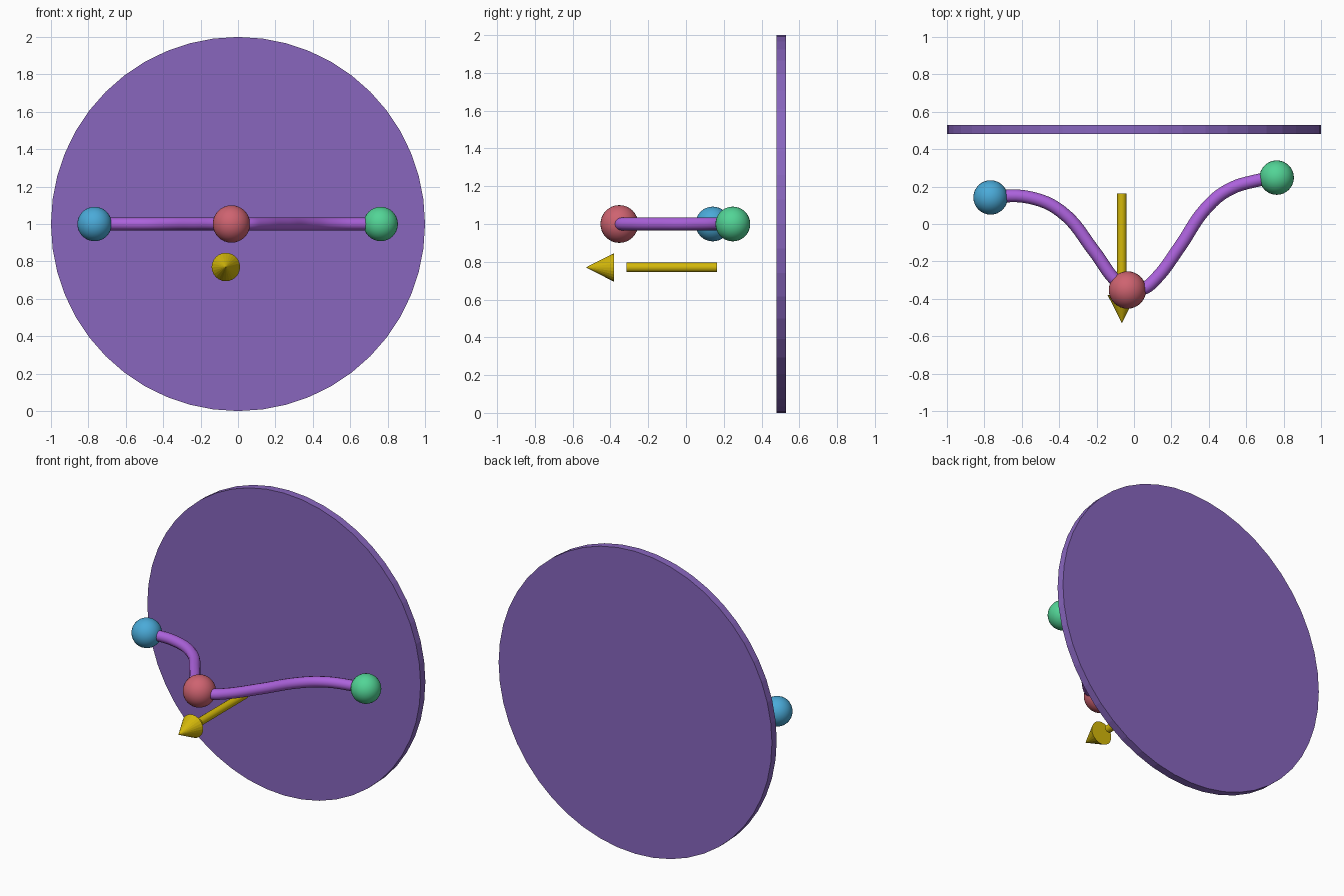
import bpy
from math import pi, radians

default = bpy.data.objects.get("Cube")
if default:
    bpy.data.objects.remove(default, do_unlink=True)


def linear(channel):
    c = channel / 255
    return c / 12.92 if c < 0.04045 else ((c + 0.055) / 1.055) ** 2.4


def material(name, *rgb):
    colour = (*[linear(c) for c in rgb], 1)
    mat = bpy.data.materials.new(name)
    mat.use_nodes = True
    mat.diffuse_color = colour
    mat.node_tree.nodes["Principled BSDF"].inputs["Base Color"].default_value = colour
    return mat


def finish(name, mat, smooth_angle=None):
    """Name and colour the active object, smoothing it if asked."""
    obj = bpy.context.object
    obj.name = name
    obj.data.name = name
    obj.data.materials.clear()
    obj.data.materials.append(mat)
    if smooth_angle:
        bpy.ops.object.shade_smooth_by_angle(angle=radians(smooth_angle))
    return obj


violet = material("violet", 136, 102, 190)
orchid = material("orchid", 172, 98, 220)
rose = material("rose", 206, 99, 112)
sky_blue = material("sky blue", 74, 170, 216)
mint = material("mint green", 82, 212, 150)
gold = material("gold", 212, 184, 10)

FACING_FRONT = (pi / 2, 0, 0)

# Large round panel at the back
bpy.ops.mesh.primitive_cylinder_add(vertices=48, radius=1, depth=0.05,
                                    location=(0, 0.505, 1), rotation=FACING_FRONT)
finish("back_disc", violet)

# Three balls strung along the tube
balls = [
    ("right_ball", (-0.767, 0.142, 1), 0.092, sky_blue),
    ("middle_ball", (-0.035, -0.353, 1), 0.1, rose),
    ("left_ball", (0.763, 0.248, 1), 0.092, mint),
]
for name, place, radius, mat in balls:
    bpy.ops.mesh.primitive_uv_sphere_add(segments=32, ring_count=16,
                                         radius=radius, location=place)
    finish(name, mat, 40)

# Curved tube joining the balls in a level plane
path = [(-0.767, 0.147), (-0.56, 0.142), (-0.39, 0.067), (-0.21, -0.15),
        (-0.1, -0.3), (-0.035, -0.35), (0.05, -0.345), (0.11, -0.3),
        (0.246, -0.12), (0.38, 0.078), (0.5, 0.18), (0.66, 0.233), (0.763, 0.248)]
curve = bpy.data.curves.new("joining_tube", "CURVE")
curve.dimensions = "3D"
curve.bevel_depth = 0.034
curve.bevel_resolution = 4
curve.resolution_u = 6
curve.use_fill_caps = True
spline = curve.splines.new("BEZIER")
spline.bezier_points.add(len(path) - 1)
for point, (x, y) in zip(spline.bezier_points, path):
    point.co = (x, y, 1)
    point.handle_left_type = point.handle_right_type = "AUTO"
tube = bpy.data.objects.new("joining_tube", curve)
bpy.context.collection.objects.link(tube)
bpy.ops.object.select_all(action="DESELECT")
tube.select_set(True)
bpy.context.view_layer.objects.active = tube
bpy.ops.object.convert(target="MESH")
finish("joining_tube", orchid, 40)

# Arrow pointing forward, with a gap before its head
bpy.ops.mesh.primitive_cylinder_add(vertices=16, radius=0.025, depth=0.48,
                                    location=(-0.065, -0.076, 0.77),
                                    rotation=FACING_FRONT)
finish("arrow_shaft", gold, 40)
bpy.ops.mesh.primitive_cone_add(vertices=24, radius1=0.076, depth=0.15,
                                location=(-0.065, -0.455, 0.77),
                                rotation=FACING_FRONT)
finish("arrow_head", gold)
